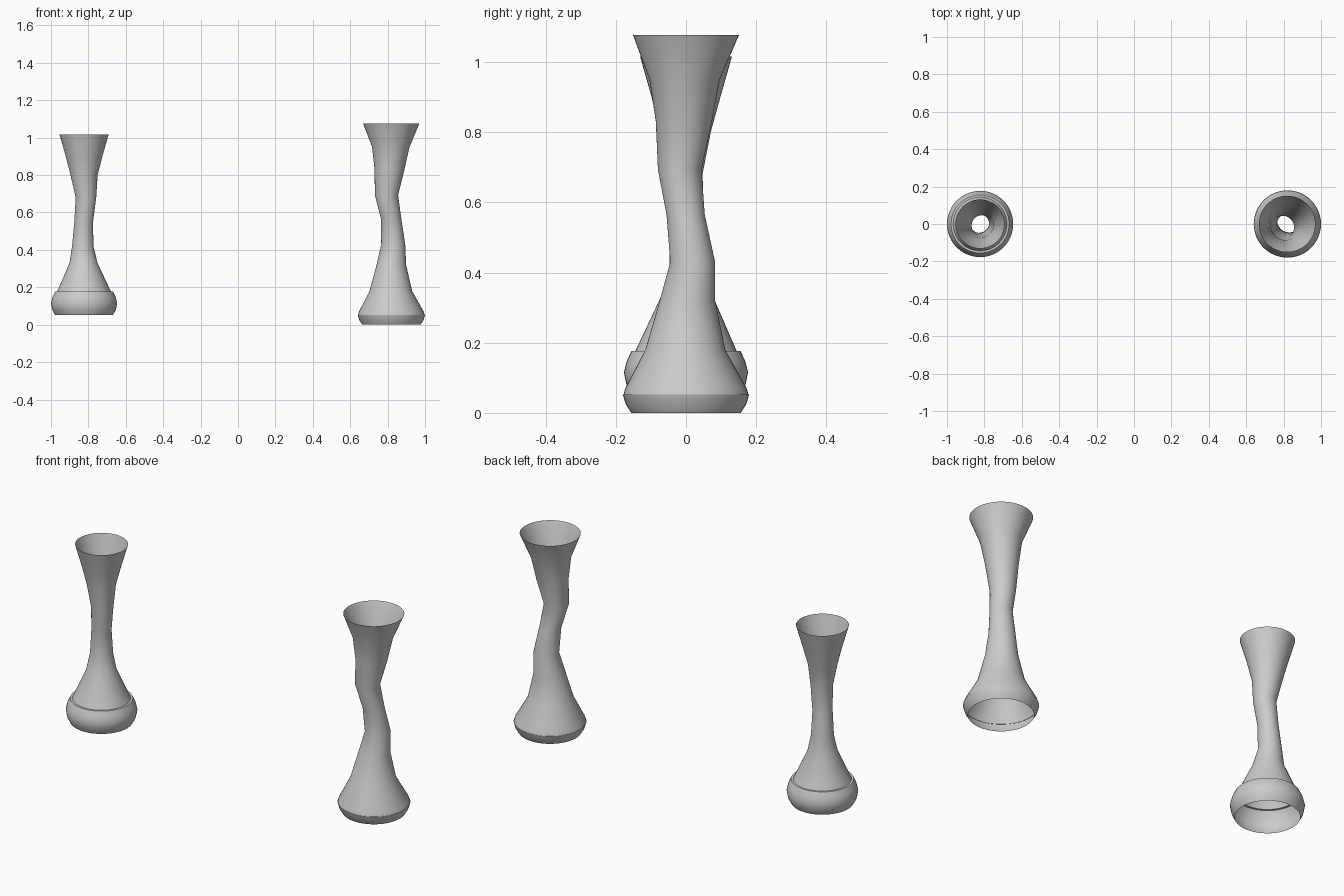
import bpy, bmesh, math

SEGMENTS = 48


def loft(name, rings):
    """Open-ended tube through horizontal circles given as (x, y, z, radius)."""
    bm = bmesh.new()
    loops = []
    for x, y, z, r in rings:
        loops.append([bm.verts.new((x + r * math.cos(a), y + r * math.sin(a), z))
                      for a in (2 * math.pi * i / SEGMENTS for i in range(SEGMENTS))])
    for low, high in zip(loops, loops[1:]):
        for i in range(SEGMENTS):
            j = (i + 1) % SEGMENTS
            bm.faces.new((low[i], low[j], high[j], high[i]))
    mesh = bpy.data.meshes.new(name)
    bm.to_mesh(mesh)
    bm.free()
    obj = bpy.data.objects.new(name, mesh)
    bpy.context.collection.objects.link(obj)
    bpy.ops.object.select_all(action='DESELECT')
    obj.select_set(True)
    bpy.context.view_layer.objects.active = obj
    bpy.ops.object.shade_smooth_by_angle(angle=math.radians(40))
    return obj


# Left flared sleeve, gently bent
loft("left_sleeve", [
    (-0.823, 0.0, 0.177, 0.144),
    (-0.826, 0.003, 0.33, 0.075),
    (-0.830, 0.010, 0.42, 0.057),
    (-0.825, 0.002, 0.55, 0.050),
    (-0.813, -0.008, 0.68, 0.055),
    (-0.823, -0.002, 0.80, 0.0725),
    (-0.823, 0.0, 0.90, 0.098),
    (-0.823, 0.0, 1.016, 0.131),
])

# Left rounded cuff with a small ledge meeting the sleeve
loft("left_cuff", [
    (-0.823, 0.0, 0.053, 0.155),
    (-0.823, 0.0, 0.080, 0.170),
    (-0.823, 0.0, 0.115, 0.177),
    (-0.823, 0.0, 0.148, 0.169),
    (-0.823, 0.0, 0.177, 0.155),
    (-0.823, 0.0, 0.177, 0.144),
])

# Right flared sleeve, more sharply bent
loft("right_sleeve", [
    (0.820, 0.0, 0.052, 0.178),
    (0.820, 0.0, 0.068, 0.174),
    (0.817, -0.002, 0.18, 0.114),
    (0.820, 0.004, 0.32, 0.079),
    (0.830, 0.019, 0.43, 0.064),
    (0.819, -0.001, 0.565, 0.0545),
    (0.794, -0.018, 0.693, 0.062),
    (0.810, -0.006, 0.83, 0.080),
    (0.817, -0.004, 0.95, 0.100),
    (0.819, 0.0, 1.077, 0.151),
])

# Right low cuff
loft("right_cuff", [
    (0.820, 0.0, 0.0, 0.156),
    (0.820, 0.0, 0.025, 0.172),
    (0.820, 0.0, 0.052, 0.180),
    (0.820, 0.0, 0.052, 0.178),
])
